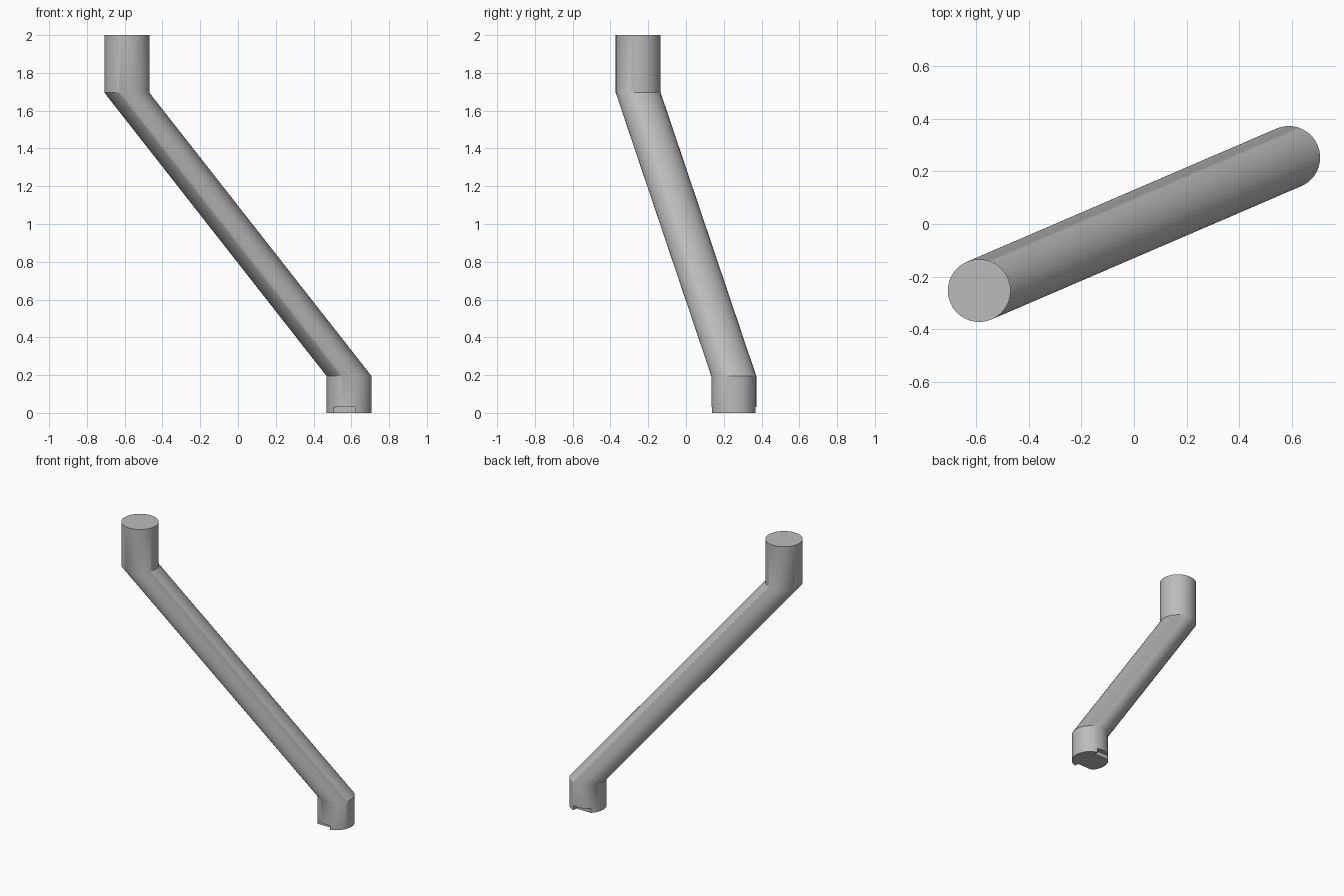
import bpy
import bmesh
from math import radians, cos, sin, tau

cube = bpy.data.objects.get("Cube")
if cube:
    bpy.data.objects.remove(cube, do_unlink=True)

RADIUS, SIDES = 0.119, 64
FOOT_X, FOOT_Y = 0.588, 0.253

grey = bpy.data.materials.new("plain_grey")
grey.use_nodes = True
colour = (0.5, 0.5, 0.5, 1)
grey.diffuse_color = colour
grey.node_tree.nodes["Principled BSDF"].inputs["Base Color"].default_value = colour


def make_object(name, bm):
    bmesh.ops.recalc_face_normals(bm, faces=bm.faces)
    mesh = bpy.data.meshes.new(name)
    bm.to_mesh(mesh)
    bm.free()
    mesh.materials.append(grey)
    obj = bpy.data.objects.new(name, mesh)
    bpy.context.collection.objects.link(obj)
    return obj


# Slanted rod: level circles joined, with short upright ends
bm = bmesh.new()
rings = []
for side, z in ((1, 0), (1, 0.195), (-1, 1.695), (-1, 2)):
    rings.append([bm.verts.new((side * FOOT_X + RADIUS * cos(tau * i / SIDES),
                                side * FOOT_Y + RADIUS * sin(tau * i / SIDES), z))
                  for i in range(SIDES)])
for low, high in zip(rings, rings[1:]):
    for i in range(SIDES):
        j = (i + 1) % SIDES
        bm.faces.new((low[i], low[j], high[j], high[i]))
bm.faces.new(rings[0])
bm.faces.new(rings[-1])
rod = make_object("slanted_rod", bm)

# Shallow notches in the front and back of the foot
bm = bmesh.new()
for side in (-1, 1):
    box = bmesh.ops.create_cube(bm, size=1)["verts"]
    bmesh.ops.scale(bm, vec=(0.12, 0.1, 0.06), verts=box)
    bmesh.ops.translate(bm, vec=(0.56, FOOT_Y + side * 0.135, 0), verts=box)
cutter = make_object("notch_cutter", bm)
cutter.hide_render = True

cut = rod.modifiers.new("notches", "BOOLEAN")
cut.operation = "DIFFERENCE"
cut.solver = "EXACT"
cut.object = cutter

bpy.ops.object.select_all(action="DESELECT")
rod.select_set(True)
bpy.context.view_layer.objects.active = rod
bpy.ops.object.modifier_apply(modifier=cut.name)
bpy.data.objects.remove(cutter, do_unlink=True)
bpy.ops.object.shade_smooth_by_angle(angle=radians(30))
